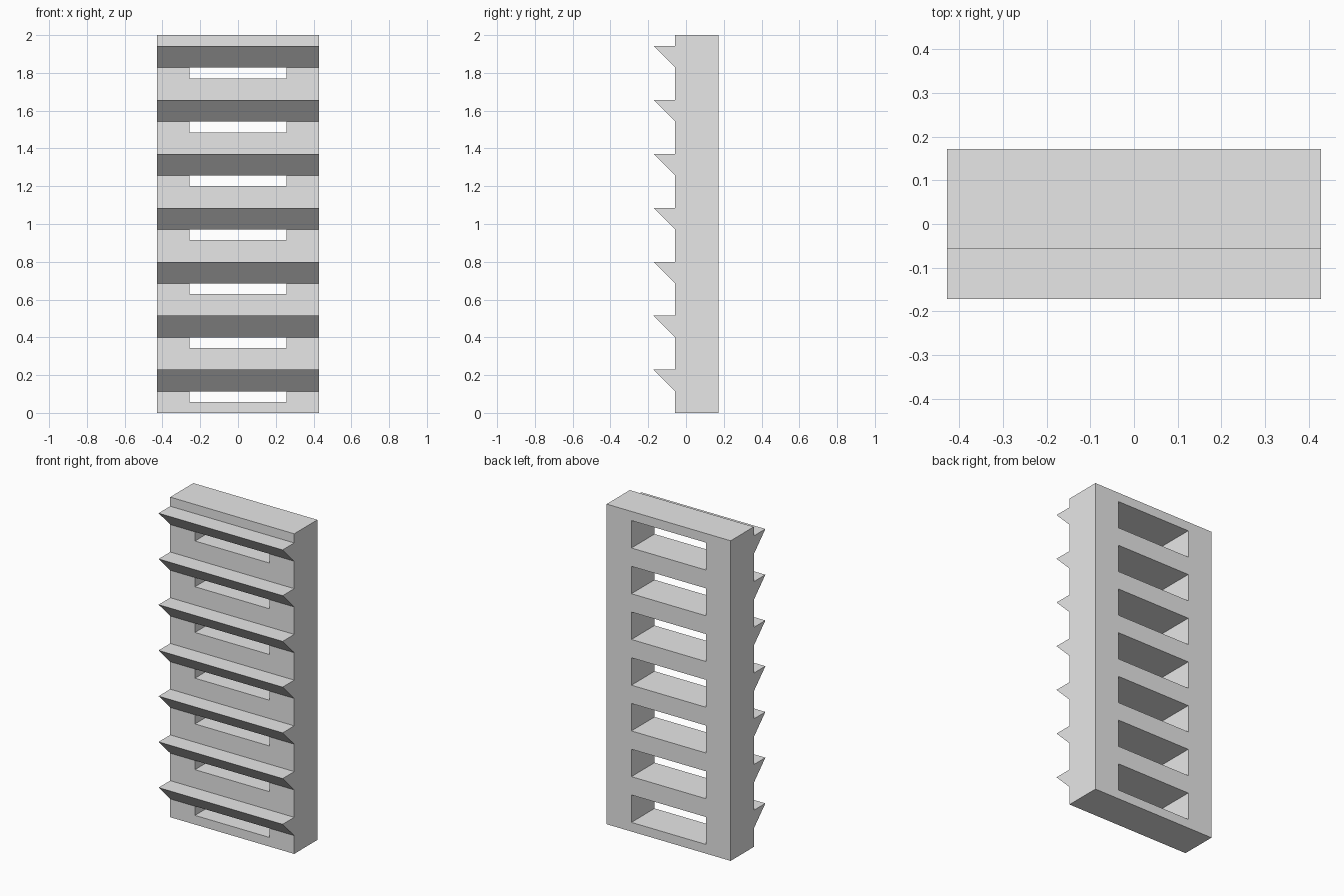
import bpy
import bmesh

U = 2 / 35          # design unit: the rack is 35 units tall
COUNT, PITCH = 7, 5 # repeated slots and teeth, and their spacing in units
HALF_W, SLOT_HALF_W = 7.5, 4.5
FRONT, BACK, TIP = -1, 3, -3

cube = bpy.data.objects.get("Cube")
if cube:
    bpy.data.objects.remove(cube, do_unlink=True)

grey = bpy.data.materials.new("light grey")
grey.use_nodes = True
grey.diffuse_color = (0.8, 0.8, 0.8, 1)
grey.node_tree.nodes["Principled BSDF"].inputs["Base Color"].default_value = grey.diffuse_color


def finish(name, bm):
    bmesh.ops.remove_doubles(bm, verts=bm.verts, dist=1e-5)
    bmesh.ops.recalc_face_normals(bm, faces=bm.faces)
    mesh = bpy.data.meshes.new(name)
    bm.to_mesh(mesh)
    bm.free()
    mesh.materials.append(grey)
    obj = bpy.data.objects.new(name, mesh)
    bpy.context.collection.objects.link(obj)
    return obj


def quad(bm, points):
    return bm.faces.new([bm.verts.new((x * U, y * U, z * U)) for x, y, z in points])


# Slotted panel: a grid of cells with the slot cells left out, extruded to depth
bm = bmesh.new()
xs = [-HALF_W, -SLOT_HALF_W, SLOT_HALF_W, HALF_W]
zs = [0]
for i in range(COUNT):
    zs += [i * PITCH + 1, i * PITCH + 4]
zs.append(COUNT * PITCH)
for row, (z0, z1) in enumerate(zip(zs, zs[1:])):
    for col, (x0, x1) in enumerate(zip(xs, xs[1:])):
        if col == 1 and row % 2 == 1:
            continue
        quad(bm, [(x0, FRONT, z0), (x1, FRONT, z0), (x1, FRONT, z1), (x0, FRONT, z1)])
bmesh.ops.remove_doubles(bm, verts=bm.verts, dist=1e-5)
region = bmesh.ops.extrude_face_region(bm, geom=bm.faces[:], use_keep_orig=True)
moved = [v for v in region["geom"] if isinstance(v, bmesh.types.BMVert)]
bmesh.ops.translate(bm, verts=moved, vec=(0, (BACK - FRONT) * U, 0))
finish("slotted_panel", bm)

# Full-width triangular teeth: flat on top, sloping underneath
for i in range(COUNT):
    base = i * PITCH
    bm = bmesh.new()
    profile = quad(bm, [(-HALF_W, FRONT, base + 2),
                        (-HALF_W, TIP, base + 4),
                        (-HALF_W, FRONT, base + 4)])
    region = bmesh.ops.extrude_face_region(bm, geom=[profile], use_keep_orig=True)
    moved = [v for v in region["geom"] if isinstance(v, bmesh.types.BMVert)]
    bmesh.ops.translate(bm, verts=moved, vec=(2 * HALF_W * U, 0, 0))
    finish(f"tooth_{i + 1}", bm)
